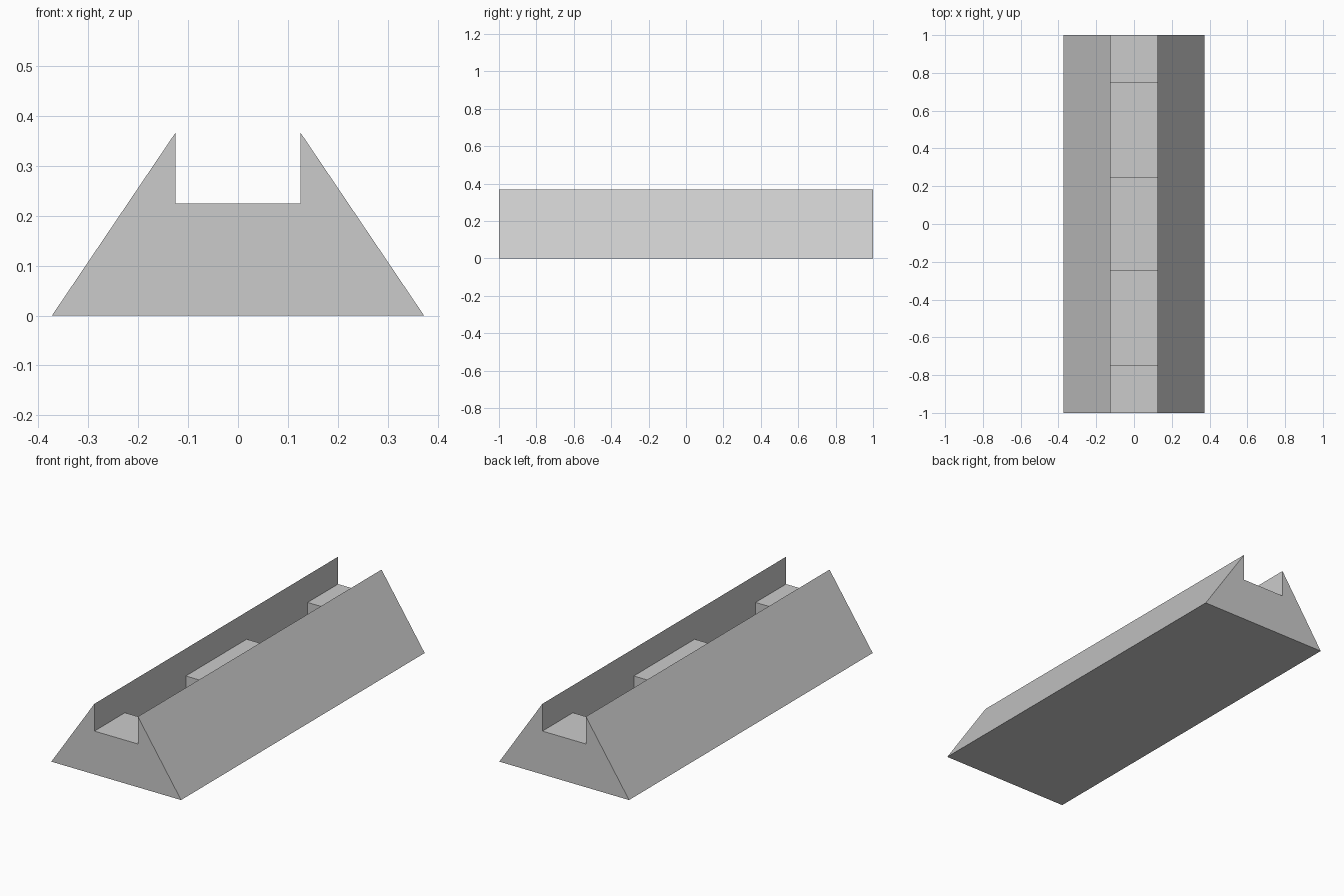
import bpy
import bmesh
from mathutils import Vector

cube = bpy.data.objects.get("Cube")
if cube:
    bpy.data.objects.remove(cube, do_unlink=True)

LENGTH, HALF_WIDTH, APEX = 2.0, 0.373, 0.552
SLOT_WIDTH, SLOT_FLOOR, POCKET_FLOOR = 0.25, 0.225, 0.085

grey = bpy.data.materials.new("plain grey")
grey.use_nodes = True
colour = (0.6, 0.6, 0.6, 1)
grey.diffuse_color = colour
grey.node_tree.nodes["Principled BSDF"].inputs["Base Color"].default_value = colour


def prism(name, points, travel):
    """Extrude a flat outline along a vector into a closed solid."""
    bm = bmesh.new()
    face = bm.faces.new([bm.verts.new(p) for p in points])
    grown = bmesh.ops.extrude_face_region(bm, geom=[face], use_keep_orig=True)
    verts = [g for g in grown["geom"] if isinstance(g, bmesh.types.BMVert)]
    bmesh.ops.translate(bm, verts=verts, vec=Vector(travel))
    bmesh.ops.recalc_face_normals(bm, faces=bm.faces)
    mesh = bpy.data.meshes.new(name)
    bm.to_mesh(mesh)
    bm.free()
    mesh.materials.append(grey)
    obj = bpy.data.objects.new(name, mesh)
    bpy.context.collection.objects.link(obj)
    return obj


# Ridge-shaped body running front to back
body = prism("sloped_rail",
             [(-HALF_WIDTH, -LENGTH / 2, 0), (HALF_WIDTH, -LENGTH / 2, 0),
              (0, -LENGTH / 2, APEX)], (0, LENGTH, 0))

# Comb-shaped cutter: open channel with two deeper pockets in its floor
outline = [(-1.1, 0.7), (-1.1, SLOT_FLOOR)]
for middle in (-0.5, 0.5):
    front, back = middle - 0.25, middle + 0.25
    outline += [(front, SLOT_FLOOR), (front, POCKET_FLOOR),
                (back, POCKET_FLOOR), (back, SLOT_FLOOR)]
outline += [(1.1, SLOT_FLOOR), (1.1, 0.7)]
cutter = prism("channel_cutter", [(-SLOT_WIDTH / 2, y, z) for y, z in outline],
               (SLOT_WIDTH, 0, 0))
cutter.hide_render = True

# Cut the channel, then drop the helper
cut = body.modifiers.new("channel", 'BOOLEAN')
cut.operation = 'DIFFERENCE'
cut.solver = 'EXACT'
cut.object = cutter
bpy.context.view_layer.objects.active = body
bpy.ops.object.modifier_apply(modifier=cut.name)
bpy.data.objects.remove(cutter, do_unlink=True)
